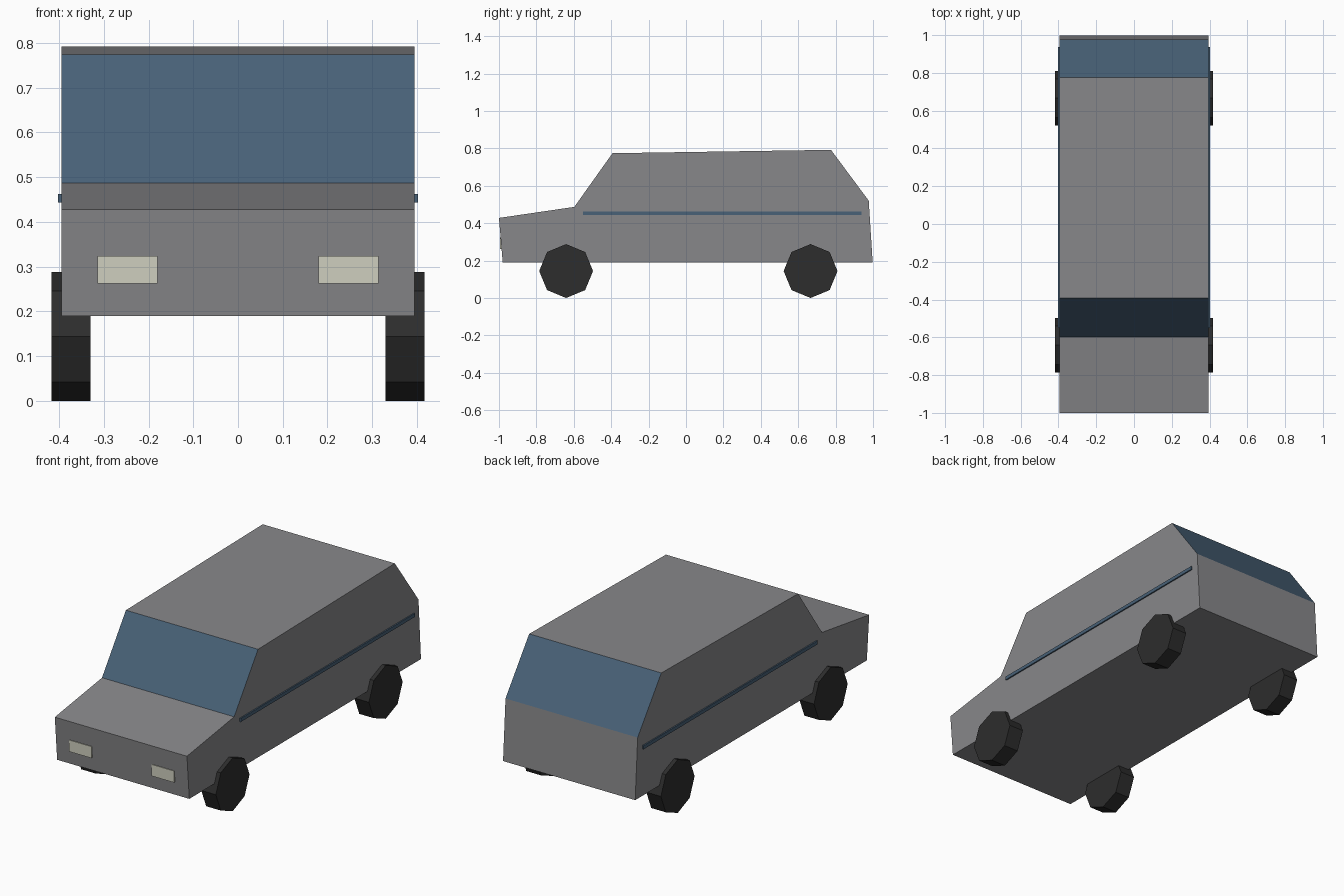
import bpy, bmesh, math
from mathutils import Matrix, Vector

if "Cube" in bpy.data.objects:
    bpy.data.objects.remove(bpy.data.objects["Cube"])


def material(name, color):
    m = bpy.data.materials.new(name)
    m.diffuse_color = (*color, 1)
    m.use_nodes = True
    m.node_tree.nodes["Principled BSDF"].inputs["Base Color"].default_value = m.diffuse_color
    return m


GREY = material("grey paint", (0.245, 0.245, 0.255))
BLUE = material("blue glass", (0.065, 0.120, 0.185))
BLACK = material("dark rubber", (0.026, 0.026, 0.026))
CREAM = material("cream lamp", (0.62, 0.62, 0.52))


def add_object(name, bm, *mats):
    bmesh.ops.recalc_face_normals(bm, faces=bm.faces[:])
    mesh = bpy.data.meshes.new(name)
    bm.to_mesh(mesh)
    bm.free()
    for m in mats:
        mesh.materials.append(m)
    obj = bpy.data.objects.new(name, mesh)
    bpy.context.collection.objects.link(obj)
    return obj


def box(name, low, high, mat):
    low, high = Vector(low), Vector(high)
    bm = bmesh.new()
    bmesh.ops.create_cube(bm, size=1, matrix=Matrix.Translation((low + high) / 2)
                          @ Matrix.Diagonal((*(high - low), 1)))
    return add_object(name, bm, mat)


# Body: side profile (y, z) extruded across the width
HALF = 0.395
profile = [(-0.98, 0.19), (0.998, 0.19), (0.977, 0.52), (0.775, 0.792),
           (-0.393, 0.774), (-0.597, 0.487), (-1.0, 0.428)]
bm = bmesh.new()
side = bm.faces.new([bm.verts.new((-HALF, y, z)) for y, z in profile])
ext = bmesh.ops.extrude_face_region(bm, geom=[side], use_keep_orig=True)
bmesh.ops.translate(bm, vec=(2 * HALF, 0, 0),
                    verts=[v for v in ext["geom"] if isinstance(v, bmesh.types.BMVert)])
bmesh.ops.recalc_face_normals(bm, faces=bm.faces[:])
# Windscreen and rear window: the sloping end faces of the cabin
for f in bm.faces:
    c = f.calc_center_median()
    if c.z > 0.55 and abs(f.normal.y) > 0.5:
        f.material_index = 1
add_object("body", bm, GREY, BLUE)

for s, label in ((-1, "left"), (1, "right")):
    # Side stripe
    xs = sorted((s * 0.393, s * 0.402))
    box(label + "_side_stripe", (xs[0], -0.55, 0.443), (xs[1], 0.937, 0.462), BLUE)
    # Headlamp
    xs = sorted((s * 0.18, s * 0.314))
    box(label + "_headlamp", (xs[0], -0.995, 0.262), (xs[1], -0.98, 0.324), CREAM)
    # Eight-sided wheels
    for y, end in ((-0.641, "front"), (0.666, "rear")):
        bm = bmesh.new()
        bmesh.ops.create_cone(bm, cap_ends=True, segments=8, radius1=0.144,
                              radius2=0.144, depth=0.087,
                              matrix=Matrix.Translation((s * 0.3735, y, 0.144))
                              @ Matrix.Rotation(math.pi / 2, 4, "Y"))
        add_object(f"{end}_{label}_wheel", bm, BLACK)
